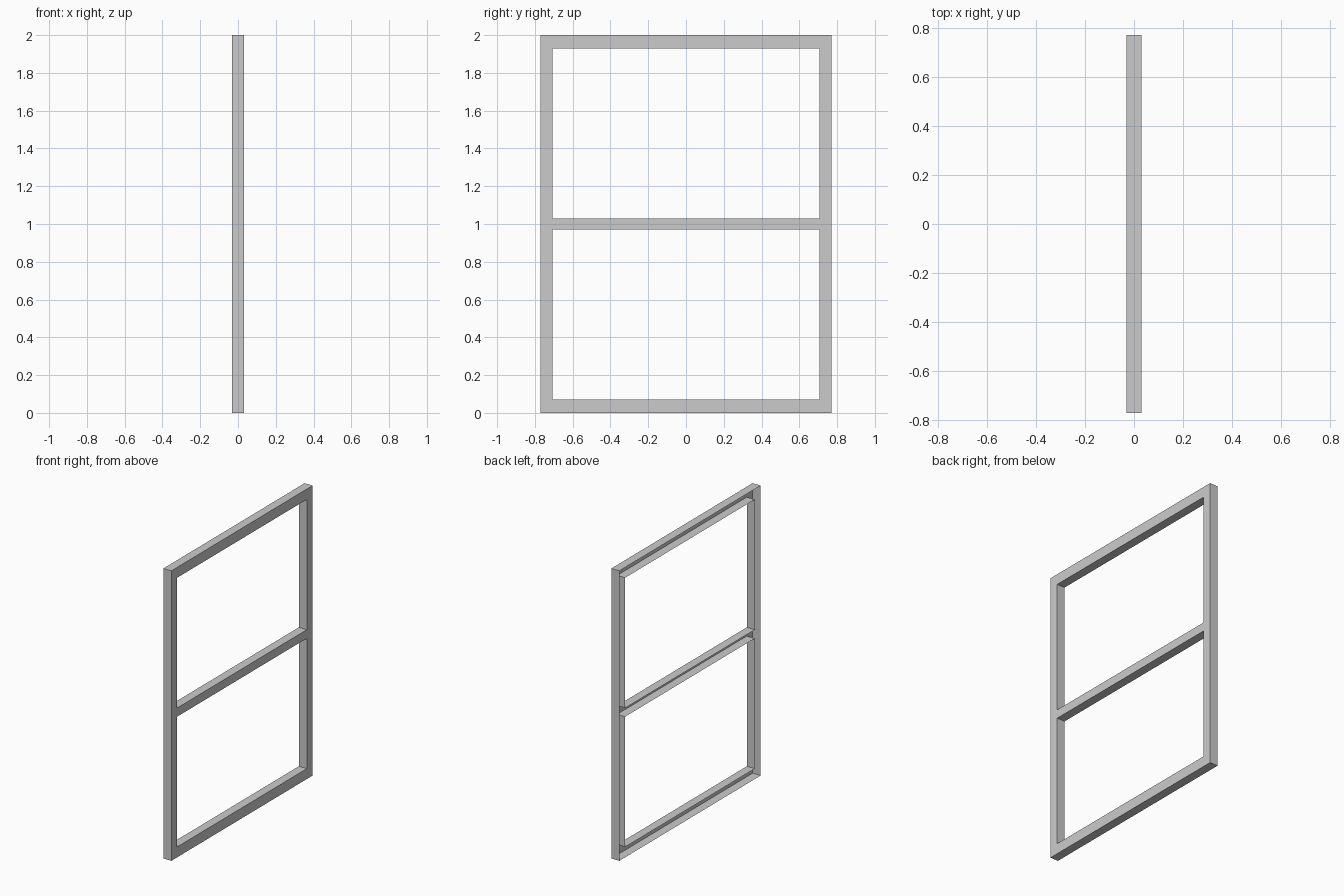
import bpy
import bmesh

if "Cube" in bpy.data.objects:
    bpy.data.objects.remove(bpy.data.objects["Cube"])

# Frame lines across the width (y) and height (z); half depth in x
YS = [-0.77, -0.706, 0.706, 0.77]
ZS = [0.0, 0.072, 0.97, 1.03, 1.928, 2.0]
HALF_DEPTH = 0.0305
OPENINGS = {(1, 1), (1, 3)}          # lower and upper panes (y cell, z cell)

bm = bmesh.new()

# Face plate with two rectangular openings
grid = [[bm.verts.new((HALF_DEPTH, y, z)) for z in ZS] for y in YS]
for i in range(len(YS) - 1):
    for j in range(len(ZS) - 1):
        if (i, j) not in OPENINGS:
            bm.faces.new((grid[i][j], grid[i + 1][j],
                          grid[i + 1][j + 1], grid[i][j + 1]))
plate = list(bm.faces)

# Outer walls and opening reveals, left open at the back like a channel
rim = [e for e in bm.edges if e.is_boundary]
walls = bmesh.ops.extrude_edge_only(bm, edges=rim)["geom"]
bmesh.ops.translate(bm, vec=(-2 * HALF_DEPTH, 0, 0),
                    verts=[g for g in walls if isinstance(g, bmesh.types.BMVert)])

# Outward normals
bmesh.ops.recalc_face_normals(bm, faces=bm.faces[:])
bm.normal_update()
if plate[0].normal.x < 0:
    bmesh.ops.reverse_faces(bm, faces=bm.faces[:])

mesh = bpy.data.meshes.new("window_frame")
bm.to_mesh(mesh)
bm.free()
frame = bpy.data.objects.new("window_frame", mesh)
bpy.context.collection.objects.link(frame)
